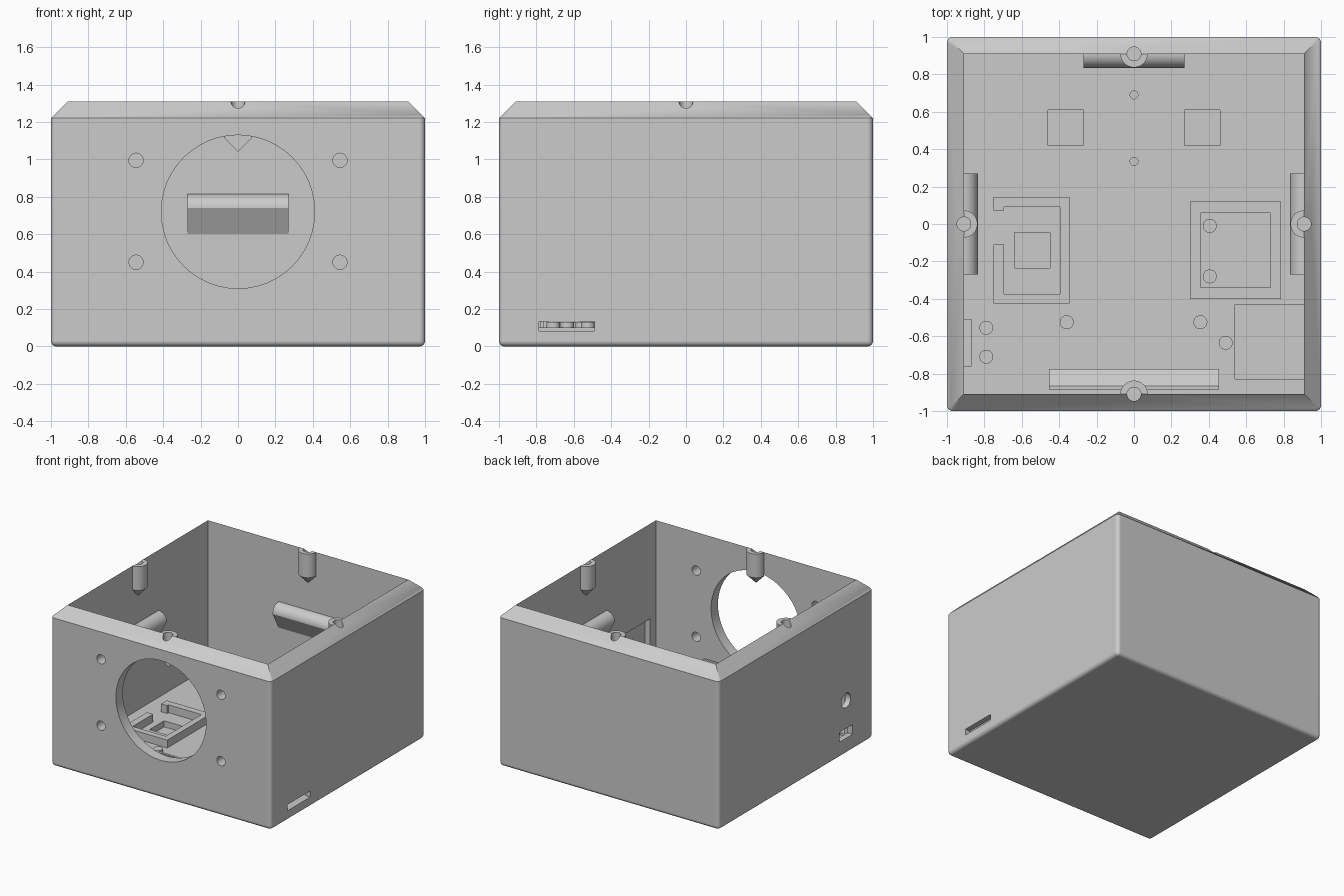
import bpy, bmesh, math
from mathutils import Matrix

if "Cube" in bpy.data.objects:
    bpy.data.objects.remove(bpy.data.objects["Cube"])

grey = bpy.data.materials.new("plain_grey")
grey.use_nodes = True
grey.diffuse_color = (0.6, 0.6, 0.6, 1)
grey.node_tree.nodes["Principled BSDF"].inputs["Base Color"].default_value = (0.6, 0.6, 0.6, 1)

WALL, FLOOR, SHOULDER, TOP = 0.91, 0.10, 1.22, 1.31


def finish(name, bm):
    bmesh.ops.recalc_face_normals(bm, faces=bm.faces)
    mesh = bpy.data.meshes.new(name)
    bm.to_mesh(mesh)
    bm.free()
    mesh.materials.append(grey)
    obj = bpy.data.objects.new(name, mesh)
    bpy.context.collection.objects.link(obj)
    return obj


def activate(obj):
    bpy.ops.object.select_all(action='DESELECT')
    obj.select_set(True)
    bpy.context.view_layer.objects.active = obj


def smooth(obj):
    activate(obj)
    bpy.ops.object.shade_smooth_by_angle(angle=math.radians(30))


def box(name, x0, x1, y0, y1, z0, z1):
    bm = bmesh.new()
    bmesh.ops.create_cube(bm, size=1)
    bmesh.ops.scale(bm, vec=(x1 - x0, y1 - y0, z1 - z0), verts=bm.verts)
    bmesh.ops.translate(bm, vec=((x0 + x1) / 2, (y0 + y1) / 2, (z0 + z1) / 2), verts=bm.verts)
    return finish(name, bm)


def rod(name, center, radius, depth, axis='Z'):
    bm = bmesh.new()
    bmesh.ops.create_cone(bm, cap_ends=True, segments=48, radius1=radius, radius2=radius, depth=depth)
    if axis != 'Z':
        turn = Matrix.Rotation(math.pi / 2, 3, 'Y' if axis == 'X' else 'X')
        bmesh.ops.rotate(bm, matrix=turn, verts=bm.verts)
    bmesh.ops.translate(bm, vec=center, verts=bm.verts)
    return finish(name, bm)


def boolean(target, tool, operation='DIFFERENCE'):
    mod = target.modifiers.new("cut", 'BOOLEAN')
    mod.operation, mod.solver, mod.object = operation, 'EXACT', tool
    activate(target)
    bpy.ops.object.modifier_apply(modifier=mod.name)
    bpy.data.objects.remove(tool)


def wall_prism(name, profile, half, angle):
    """Extrude a (distance from wall, z) profile along the wall at the given turn."""
    bm = bmesh.new()
    face = bm.faces.new([bm.verts.new((-half, WALL - d, z)) for d, z in profile])
    new = bmesh.ops.extrude_face_region(bm, geom=[face])["geom"]
    moved = [v for v in new if isinstance(v, bmesh.types.BMVert)]
    bmesh.ops.translate(bm, vec=(2 * half, 0, 0), verts=moved)
    bmesh.ops.rotate(bm, matrix=Matrix.Rotation(angle, 3, 'Z'), verts=bm.verts)
    return finish(name, bm)


# Open case: outer skin, sloped rim and inner skin
bm = bmesh.new()
rings = []
for r, z in ((1, 0), (1, SHOULDER), (WALL, TOP), (WALL, FLOOR)):
    rings.append([bm.verts.new((sx * r, sy * r, z)) for sx, sy in ((-1, -1), (1, -1), (1, 1), (-1, 1))])
for a, b in zip(rings, rings[1:]):
    for i in range(4):
        j = (i + 1) % 4
        bm.faces.new((a[i], a[j], b[j], b[i]))
bm.faces.new(rings[0])
bm.faces.new(rings[3])
outer = set(rings[0] + rings[1])
edges = [e for e in bm.edges if set(e.verts) <= outer and min(v.co.z for v in e.verts) < 0.01]
bmesh.ops.bevel(bm, geom=edges, offset=0.03, segments=5, profile=0.5, affect='EDGES')
case = finish("case", bm)

# Front opening and its four screw holes
boolean(case, rod("cutter", (0, -0.95, 0.72), 0.41, 0.3, 'Y'))
for x in (-0.545, 0.545):
    for z in (0.45, 0.995):
        boolean(case, rod("cutter", (x, -0.95, z), 0.038, 0.3, 'Y'))

# Side recesses with the slot, port and round hole
boolean(case, box("cutter", 0.54, 0.955, -0.83, -0.43, 0.08, 0.53))
boolean(case, box("cutter", 0.9, 1.1, -0.785, -0.49, 0.082, 0.132))
boolean(case, box("cutter", -0.955, -0.87, -0.76, -0.51, 0.08, 0.54))
boolean(case, box("cutter", -1.1, -0.9, -0.735, -0.565, 0.13, 0.21))
boolean(case, rod("cutter", (-1, -0.65, 0.44), 0.06, 0.3, 'X'))

# Square and round floor pockets
for x, y in ((-0.365, 0.515), (0.365, 0.515), (-0.545, -0.14)):
    boolean(case, box("cutter", x - 0.095, x + 0.095, y - 0.095, y + 0.095, 0.05, 0.2))
for y in (0.335, 0.69):
    boolean(case, rod("cutter", (0, y, 0.12), 0.021, 0.1))

# Screw posts on all four walls, with conical undersides and blind holes
steps = 24
for i, side in enumerate(("back", "right", "front", "left")):
    angle = -i * math.pi / 2
    bm = bmesh.new()
    arc = [math.pi * (1 + k / steps) for k in range(steps + 1)]
    top, low = [[bm.verts.new((0.073 * math.cos(a), WALL + 0.073 * math.sin(a), z)) for a in arc]
                for z in (TOP, 1.115)]
    tip = bm.verts.new((0, WALL, 1.04))
    for k in range(steps):
        bm.faces.new((top[k], top[k + 1], low[k + 1], low[k]))
        bm.faces.new((low[k], low[k + 1], tip))
    bm.faces.new(top)
    bm.faces.new((top[0], low[0], tip, low[-1], top[-1]))
    bmesh.ops.rotate(bm, matrix=Matrix.Rotation(angle, 3, 'Z'), verts=bm.verts)
    post = finish(side + "_screw_post", bm)
    spot = Matrix.Rotation(angle, 3, 'Z') @ Matrix.Translation((0, WALL, 1.25)).to_translation()
    for target in (case, post):
        boolean(target, rod("cutter", spot, 0.037, 0.22))
    smooth(post)

    # Rounded grip ridge on every wall but the front one
    if side != "front":
        ridge = [(0.075 * math.sin(a), 0.74 + 0.075 * math.cos(a))
                 for a in (k * math.pi / 24 for k in range(13))]
        smooth(wall_prism(side + "_ridge", ridge + [(0, 0.6)], 0.27, angle))

# Retaining ledge behind the front opening
wall_prism("front_ledge", [(0.025, FLOOR), (0.025, 0.305), (0.045, 0.305), (0.135, 0.23), (0.135, FLOOR)],
           0.455, math.pi)

# Raised board frames on the floor
left_frame = box("right_board_frame", -0.75, -0.345, -0.425, 0.145, FLOOR, 0.165)
boolean(left_frame, box("cutter", -0.695, -0.395, -0.375, 0.09, 0, 0.3))
boolean(left_frame, box("cutter", -0.8, -0.6, -0.11, 0.072, 0, 0.3))
right_frame = box("left_board_frame", 0.3, 0.785, -0.4, 0.12, FLOOR, 0.165)
boolean(right_frame, box("cutter", 0.355, 0.73, -0.34, 0.06, 0, 0.3))

# Short locating pegs
for x, y in ((-0.79, -0.555), (-0.79, -0.71), (-0.36, -0.525), (0.355, -0.525),
             (0.49, -0.635), (0.405, -0.01), (0.405, -0.28)):
    smooth(rod("locating_peg", (x, y, 0.11), 0.037, 0.04))

# Soft outer edges with flat sides
smooth(case)
case.modifiers.new("even_shading", 'WEIGHTED_NORMAL').keep_sharp = True
